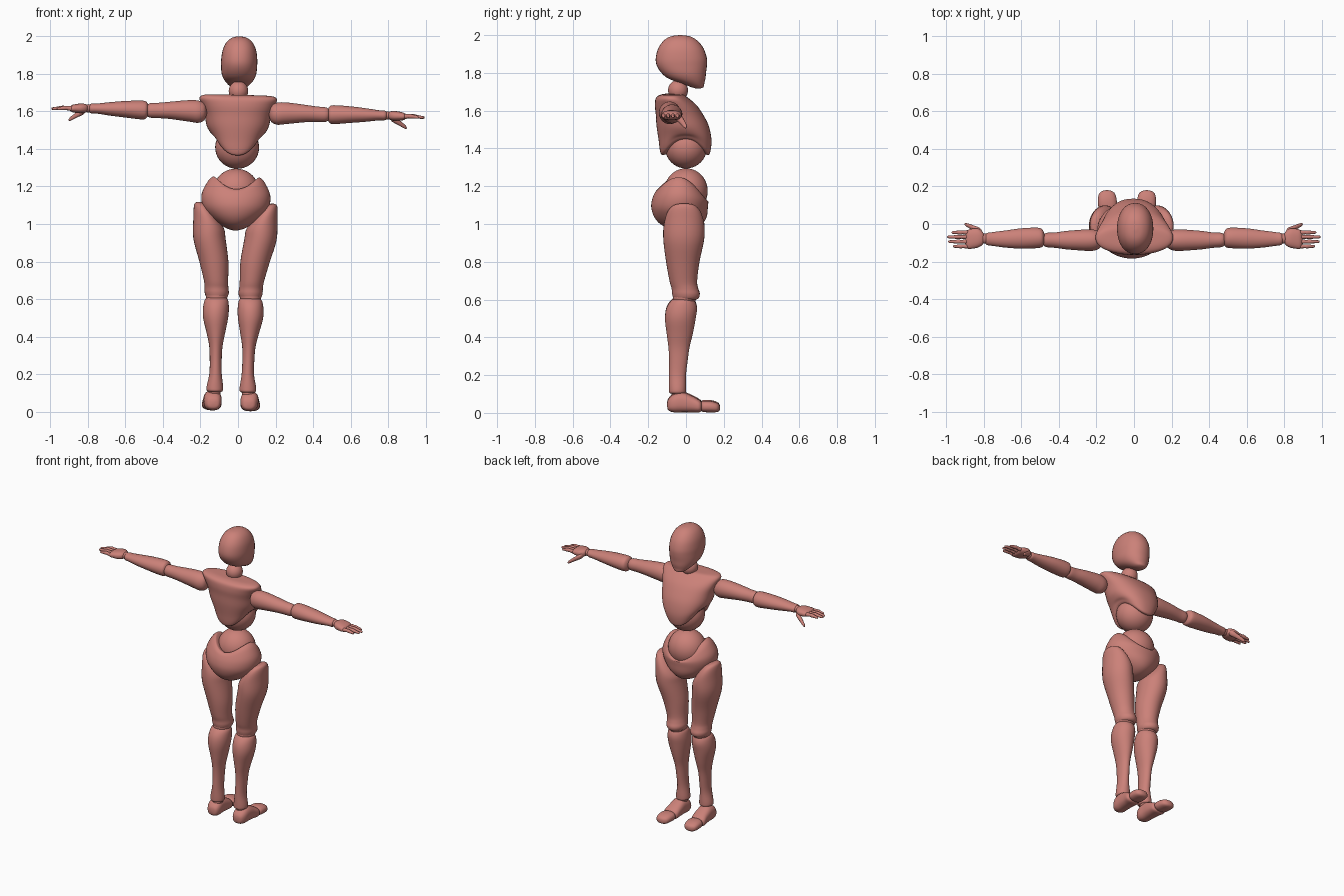
import bpy, bmesh
from math import sin, cos, pi, copysign
from mathutils import Matrix, Vector

mat = bpy.data.materials.new("skin")
mat.diffuse_color = (0.6, 0.22, 0.19, 1)

# whole figure leans slightly sideways about shoulder height
TILT = (Matrix.Translation((0, 0, 1.6)) @ Matrix.Rotation(0.024, 4, 'Y')
        @ Matrix.Translation((0, 0, -1.6)))


def smooth_rings(rings, steps):
    """Catmull-Rom through the cross-sections."""
    rings = [tuple(r) + (0,) * (7 - len(r)) for r in rings]
    out = []
    for i in range(len(rings) - 1):
        p0, p1 = rings[max(i - 1, 0)], rings[i]
        p2, p3 = rings[i + 1], rings[min(i + 2, len(rings) - 1)]
        for k in range(steps):
            t = k / steps
            out.append([0.5 * (2*b + (c - a)*t + (2*a - 5*b + 4*c - d)*t*t
                               + (3*b - a - 3*c + d)*t**3)
                        for a, b, c, d in zip(p0, p1, p2, p3)])
    out.append(list(rings[-1]))
    return out


def finish(name, bm, mirror):
    bmesh.ops.recalc_face_normals(bm, faces=bm.faces)
    me = bpy.data.meshes.new(name)
    bm.to_mesh(me)
    bm.free()
    for p in me.polygons:
        p.use_smooth = True
    me.materials.append(mat)
    ob = bpy.data.objects.new(name, me)
    bpy.context.collection.objects.link(ob)
    if mirror:
        ob.modifiers.new("Mirror", 'MIRROR').use_mirror_merge = False
    ob.matrix_world = TILT
    return ob


def loft(name, axis, rings, mirror=False, power=2.0, sides=32, steps=4):
    """Rings: position on axis, two centres, two radii, saddle, tilt."""
    bm = bmesh.new()
    loops = []
    for t, c1, c2, r1, r2, saddle, tilt in smooth_rings(rings, steps):
        loop = []
        for i in range(sides):
            a = 2 * pi * i / sides
            ca, sa = cos(a), sin(a)
            u = c1 + max(r1, .001) * copysign(abs(ca) ** (2 / power), ca)
            v = c2 + max(r2, .001) * copysign(abs(sa) ** (2 / power), sa)
            w = t + saddle * cos(2 * a) + tilt * (ca if mirror else -sa)
            loop.append(bm.verts.new({'x': (w, u, v), 'y': (u, w, v),
                                      'z': (u, v, w)}[axis]))
        loops.append(loop)
    for la, lb in zip(loops, loops[1:]):
        for i in range(sides):
            j = (i + 1) % sides
            bm.faces.new((la[i], la[j], lb[j], lb[i]))
    bm.faces.new(loops[0])
    bm.faces.new(loops[-1])
    return finish(name, bm, mirror)


def ball(name, centre, radii, mirror=False):
    bm = bmesh.new()
    bmesh.ops.create_uvsphere(bm, u_segments=32, v_segments=20, radius=1)
    for v in bm.verts:
        v.co = Vector(c + r * x for c, r, x in zip(centre, radii, v.co))
    return finish(name, bm, mirror)


# head and neck (the face points to +y)
loft("head", 'z', [
    (2.0, 0, -.03, .005, .005), (1.993, 0, -.03, .038, .052),
    (1.97, 0, -.029, .068, .09), (1.93, 0, -.027, .088, .12),
    (1.88, 0, -.025, .096, .135), (1.84, 0, -.022, .096, .133),
    (1.80, 0, -.012, .092, .118), (1.77, 0, .005, .08, .098),
    (1.745, 0, .035, .06, .062), (1.725, 0, .06, .035, .033),
    (1.717, 0, .065, .01, .01)], power=2.15)
ball("neck", (0, -.042, 1.708), (.052, .053, .054))

# torso
loft("chest", 'z', [
    (1.688, 0, -.07, .06, .02), (1.686, 0, -.073, .17, .055),
    (1.67, 0, -.075, .206, .083), (1.63, 0, -.055, .195, .11),
    (1.58, 0, -.035, .178, .125), (1.52, 0, -.018, .165, .138),
    (1.465, 0, -.005, .145, .14, .02), (1.425, 0, -.004, .126, .132, .045),
    (1.41, 0, -.003, .112, .117, .045), (1.41, 0, 0, .08, .08, .03)],
    power=2.25, sides=48)
ball("belly_ball", (0, 0, 1.408), (.117, .112, .114))
ball("hip_ball", (0, 0, 1.175), (.122, .115, .12))
loft("pelvis", 'z', [
    (1.18, 0, -.02, .09, .09, .03, .02), (1.2, 0, -.02, .118, .116, .045, .03),
    (1.197, 0, -.021, .134, .128, .045, .03),
    (1.18, 0, -.023, .157, .139, .035, .025),
    (1.14, 0, -.03, .183, .148, .015, .01), (1.09, 0, -.034, .176, .15),
    (1.04, 0, -.03, .14, .14), (1.0, 0, -.025, .09, .112),
    (.975, 0, -.02, .045, .065), (.965, 0, -.02, .008, .01)], sides=48)

# legs
loft("thigh", 'z', [
    (1.112, .176, -.01, .006, .01, 0, 0), (1.1, .172, -.01, .036, .058, 0, .012),
    (1.06, .156, -.01, .066, .09, 0, .035), (1.0, .141, -.01, .083, .107, 0, .03),
    (.92, .136, -.012, .086, .108), (.8, .11, -.017, .078, .088),
    (.7, .096, -.014, .065, .073), (.66, .092, -.006, .063, .07),
    (.63, .09, 0, .064, .073), (.605, .09, 0, .052, .062),
    (.595, .09, 0, .015, .02)], mirror=True)
ball("knee", (.09, -.008, .612), (.057, .062, .045), True)
loft("calf", 'z', [
    (.612, .09, -.018, .015, .02), (.602, .09, -.016, .056, .056),
    (.56, .092, -.022, .068, .08), (.5, .093, -.03, .067, .081),
    (.42, .09, -.033, .05, .069), (.35, .088, -.037, .036, .056),
    (.28, .087, -.04, .032, .049), (.2, .086, -.045, .033, .045),
    (.13, .088, -.045, .044, .046), (.107, .088, -.045, .04, .042),
    (.1, .088, -.045, .015, .015)], mirror=True)
ball("ankle", (.09, -.04, .1), (.034, .036, .034), True)
loft("foot", 'y', [
    (-.1, .095, .045, .008, .008), (-.093, .095, .045, .032, .03),
    (-.065, .097, .053, .046, .048), (-.02, .099, .058, .048, .053),
    (.03, .1, .049, .05, .044), (.07, .103, .038, .05, .033),
    (.085, .103, .036, .03, .02)], mirror=True, power=2.5)
loft("toes", 'y', [
    (.075, .103, .035, .025, .018), (.09, .103, .036, .048, .029),
    (.13, .105, .035, .05, .03), (.162, .106, .031, .042, .025),
    (.176, .106, .029, .024, .016), (.18, .106, .028, .006, .005)],
    mirror=True, power=2.4)

# arms, reaching out along x
loft("upper_arm", 'x', [
    (.165, -.085, 1.593, .008, .008), (.178, -.085, 1.593, .04, .044),
    (.21, -.086, 1.593, .055, .059), (.25, -.086, 1.596, .057, .058),
    (.3, -.086, 1.597, .054, .053), (.36, -.086, 1.597, .049, .046),
    (.42, -.086, 1.595, .041, .041), (.47, -.085, 1.594, .037, .038),
    (.488, -.085, 1.594, .022, .022)], mirror=True)
loft("forearm", 'x', [
    (.474, -.078, 1.595, .012, .012), (.485, -.076, 1.595, .042, .04),
    (.51, -.074, 1.595, .054, .05), (.6, -.077, 1.597, .054, .044),
    (.68, -.08, 1.597, .046, .036), (.75, -.08, 1.597, .037, .027),
    (.785, -.08, 1.597, .031, .025), (.795, -.08, 1.597, .012, .01)],
    mirror=True)
ball("wrist", (.795, -.078, 1.597), (.026, .027, .022), True)
loft("palm", 'x', [
    (.8, -.076, 1.597, .012, .008), (.806, -.076, 1.597, .033, .02),
    (.83, -.075, 1.596, .05, .026), (.86, -.078, 1.595, .053, .024),
    (.885, -.082, 1.594, .05, .019), (.898, -.083, 1.594, .03, .008)],
    mirror=True, power=2.4)
fingers = [("index", -.045, .972), ("middle", -.069, .995),
           ("ring", -.094, .99), ("little", -.119, .965)]
for label, y, tip in fingers:
    n = tip - .88
    loft(label + "_finger", 'x', [
        (.88, y, 1.594, .006, .006), (.887, y, 1.594, .012, .013),
        (.88 + n * .35, y, 1.596, .0095, .011), (.88 + n * .5, y, 1.596, .011, .012),
        (.88 + n * .75, y, 1.593, .0085, .009), (tip - .006, y, 1.591, .007, .007),
        (tip, y, 1.59, .002, .002)], mirror=True, sides=14, steps=3)
loft("thumb", 'x', [
    (.81, -.045, 1.59, .008, .008), (.822, -.038, 1.583, .018, .018),
    (.85, -.024, 1.566, .015, .016), (.875, -.012, 1.55, .012, .013),
    (.893, -.004, 1.538, .009, .01), (.902, 0, 1.532, .002, .002)],
    mirror=True, sides=16, steps=3)
